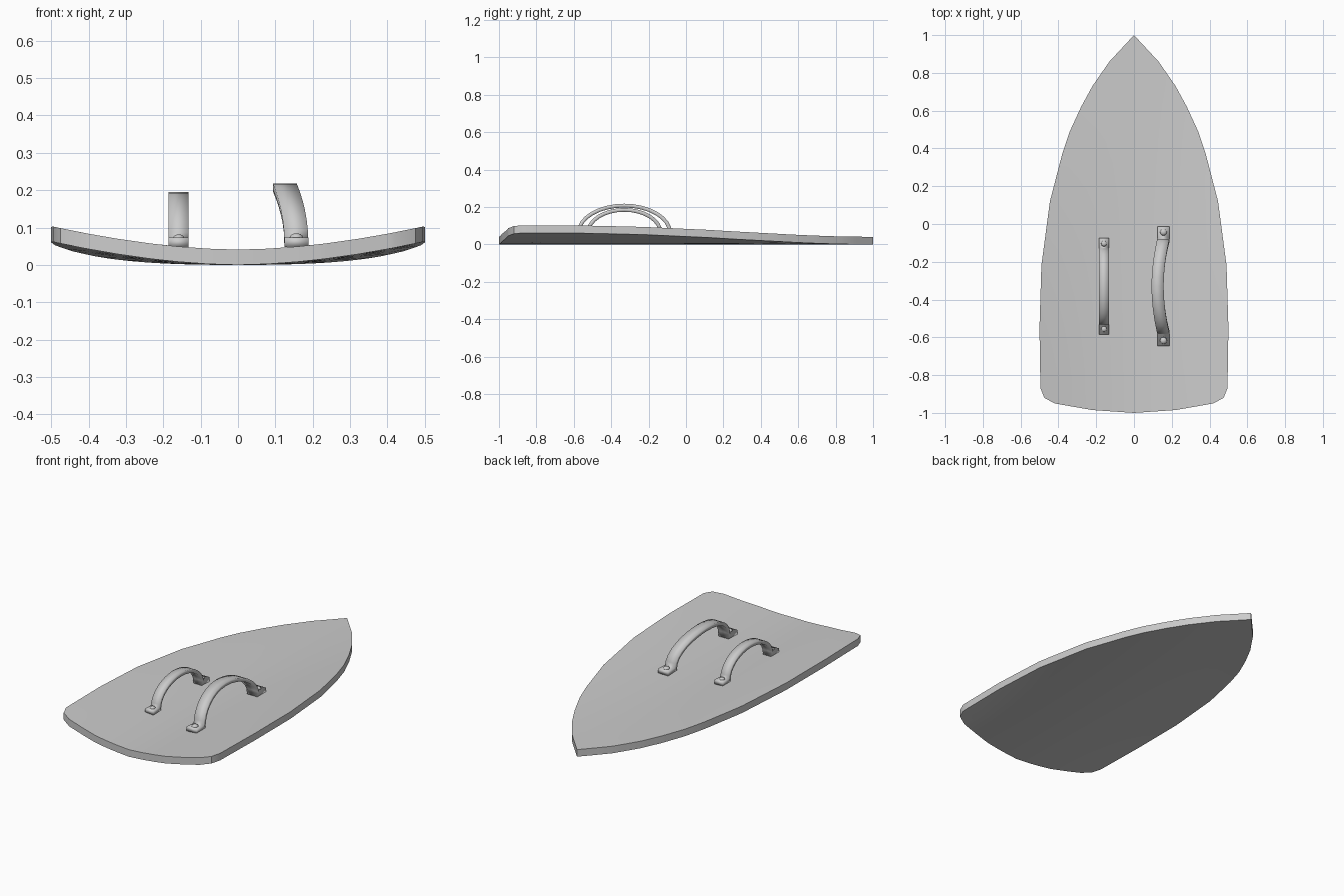
import bpy, bmesh, math
from mathutils import Vector

cube = bpy.data.objects.get("Cube")
if cube:
    bpy.data.objects.remove(cube)

grey = bpy.data.materials.new("light_grey")
grey.use_nodes = True
colour = (0.6, 0.6, 0.6, 1)
grey.diffuse_color = colour
grey.node_tree.nodes["Principled BSDF"].inputs["Base Color"].default_value = colour

THICK = 0.041


def make_object(name, bm, angle=None):
    bmesh.ops.recalc_face_normals(bm, faces=bm.faces)
    mesh = bpy.data.meshes.new(name)
    bm.to_mesh(mesh)
    bm.free()
    mesh.materials.append(grey)
    obj = bpy.data.objects.new(name, mesh)
    bpy.context.collection.objects.link(obj)
    bpy.ops.object.select_all(action="DESELECT")
    obj.select_set(True)
    bpy.context.view_layer.objects.active = obj
    if angle is None:
        bpy.ops.object.shade_smooth()
    else:
        bpy.ops.object.shade_smooth_by_angle(angle=angle)
    return obj


def bend(x, y):
    """Height of the dished board, flattening toward the tip."""
    return 0.063 * (1 - 0.22 * (y + 1) ** 2) * abs(2 * x) ** 1.77


# Shield board: half outline mirrored, sliced, dished and thickened
half = [(0, 1), (.13, .86), (.22, .73), (.28, .62), (.34, .49), (.38, .37),
        (.445, .12), (.49, -.22), (.5, -.55), (.495, -.87), (.475, -.92),
        (.42, -.95), (.22, -.985), (0, -1)]
outline = half + [(-x, y) for x, y in half[-2:0:-1]]
bm = bmesh.new()
bm.faces.new([bm.verts.new((x, y, 0)) for x, y in outline])
cuts = [((i * 0.08, 0, 0), (1, 0, 0)) for i in range(-6, 7)]
cuts += [((0, j * 0.2, 0), (0, 1, 0)) for j in range(-4, 5)]
for point, normal in cuts:
    bmesh.ops.bisect_plane(bm, geom=bm.verts[:] + bm.edges[:] + bm.faces[:],
                           plane_co=point, plane_no=normal, dist=1e-5)
for v in bm.verts:
    v.co.z = bend(v.co.x, v.co.y)
top = bmesh.ops.extrude_face_region(bm, geom=bm.faces[:])["geom"]
for v in top:
    if isinstance(v, bmesh.types.BMVert):
        v.co.z += THICK
make_object("shield_board", bm, math.radians(30))


def handle(name, x, width, reach, span, base, rise, bow):
    """Arched strap with flat feet, bowed sideways at its middle."""
    mid, steps = -0.33, 16
    path = [Vector((x, mid - reach, base))]
    for i in range(steps + 1):
        a = math.pi * i / steps
        s = math.sin(a)
        path.append(Vector((x - bow * s * s, mid - span * math.cos(a), base + rise * s)))
    path.append(Vector((x, mid + reach, base)))
    bm = bmesh.new()
    rings = []
    last = len(path) - 1
    for i, p in enumerate(path):
        t = path[min(i + 1, last)] - path[max(i - 1, 0)]
        if i in (1, last - 1):
            t = (path[i + 1] - p).normalized() + (p - path[i - 1]).normalized()
        up = Vector((0, -t.z, t.y)).normalized()
        thick = 0.013 if i < 2 or i > last - 2 else 0.010
        rings.append([bm.verts.new(p + Vector((sx * width / 2, 0, 0)) + up * sz * thick)
                      for sx, sz in ((-1, -1), (1, -1), (1, 1), (-1, 1))])
    for a, b in zip(rings, rings[1:]):
        for k in range(4):
            bm.faces.new((a[k], a[(k + 1) % 4], b[(k + 1) % 4], b[k]))
    bm.faces.new(rings[0])
    bm.faces.new(rings[-1])
    make_object(name, bm)

    # Domed rivets on both feet
    for side, label in ((-1, "front"), (1, "back")):
        bm = bmesh.new()
        bmesh.ops.create_uvsphere(bm, u_segments=16, v_segments=8, radius=width * 0.28)
        for v in bm.verts:
            v.co.z *= 0.65
            v.co += Vector((x, mid + side * (reach - 0.03), base + 0.012))
        make_object(name + "_rivet_" + label, bm)


handle("straight_handle", -0.159, 0.053, 0.256, 0.195, 0.060, 0.125, 0)
handle("bowed_handle", 0.156, 0.064, 0.317, 0.245, 0.061, 0.147, 0.031)
